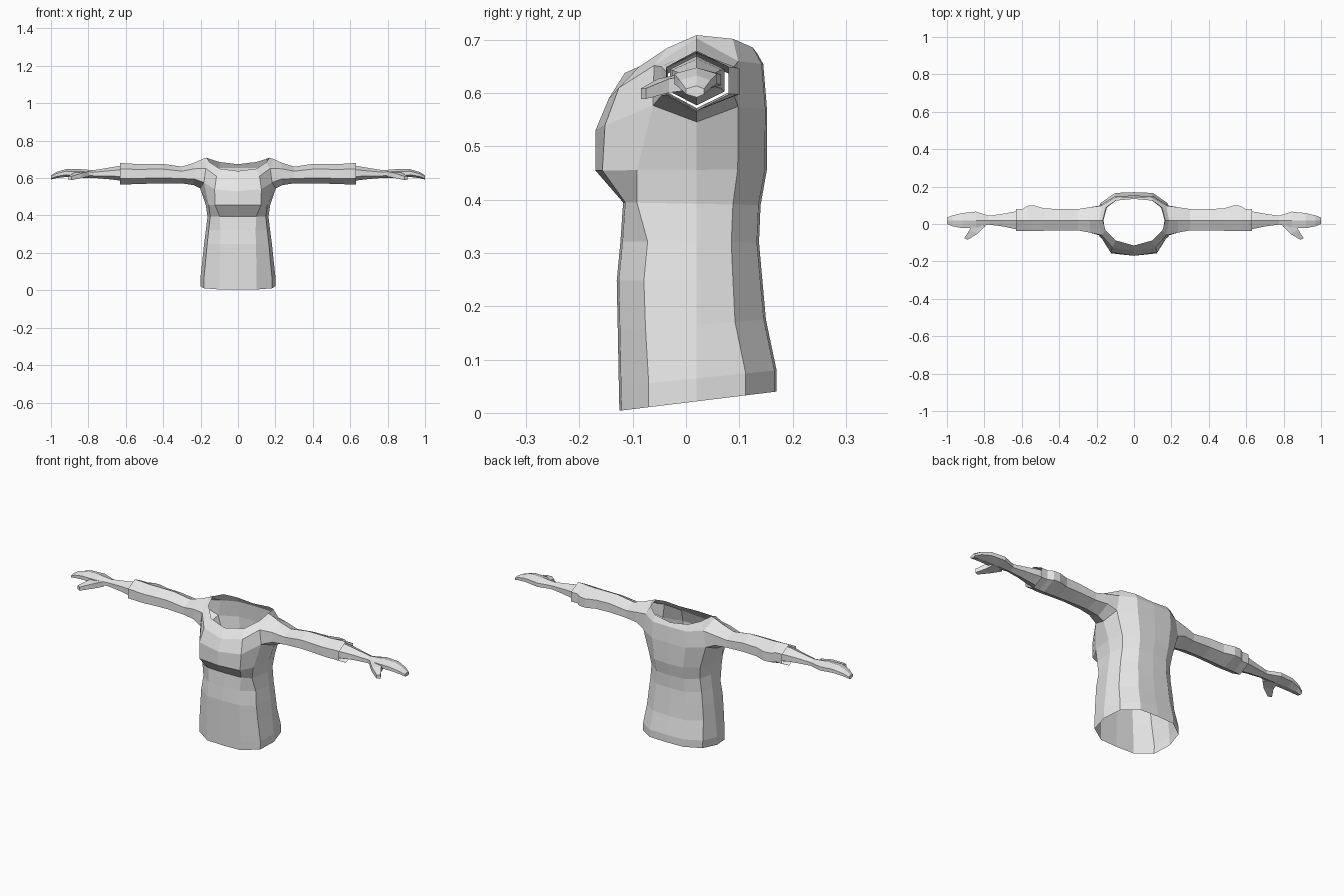
import bpy, bmesh

cube = bpy.data.objects.get("Cube")
if cube:
    bpy.data.objects.remove(cube, do_unlink=True)

grey = bpy.data.materials.new("light_grey")
grey.use_nodes = True
grey.diffuse_color = (0.8, 0.8, 0.8, 1)
grey.node_tree.nodes["Principled BSDF"].inputs["Base Color"].default_value = (0.8, 0.8, 0.8, 1)


def finish(bm, name):
    """Turn the left half into an object mirrored across x = 0."""
    bmesh.ops.recalc_face_normals(bm, faces=bm.faces)
    mesh = bpy.data.meshes.new(name)
    bm.to_mesh(mesh)
    bm.free()
    mesh.materials.append(grey)
    obj = bpy.data.objects.new(name, mesh)
    bpy.context.collection.objects.link(obj)
    mod = obj.modifiers.new("Mirror", 'MIRROR')
    mod.use_clip = True
    mod.merge_threshold = 0.0005
    return obj


def add_ring(bm, points):
    return [bm.verts.new(p) for p in points]


def bridge(bm, a, b, closed=True, skip=()):
    n = len(a)
    for i in range(n if closed else n - 1):
        if i not in skip:
            j = (i + 1) % n
            bm.faces.new((a[i], a[j], b[j], b[i]))


def hexagon(x, y0, y1, z0, z1, ridge=0.02):
    """Six-sided section across x with a ridge at top and bottom."""
    lo, hi = z0 + (z1 - z0) * 0.28, z0 + (z1 - z0) * 0.73
    return [(x, ridge, z1), (x, y1, hi), (x, y1, lo),
            (x, ridge, z0), (x, y0, lo), (x, y0, hi)]


# Torso, lower rows: half width, front x, front y, side-front y, side-back y, back y, front z, back z
shirt = bmesh.new()
lower = [
    (0.200, 0.100, -0.125, -0.070, 0.112, 0.170, 0.004, 0.040),
    (0.201, 0.100, -0.126, -0.070, 0.112, 0.170, 0.050, 0.080),
    (0.190, 0.098, -0.128, -0.076, 0.092, 0.150, 0.155, 0.175),
    (0.181, 0.096, -0.130, -0.079, 0.088, 0.143, 0.248, 0.252),
    (0.172, 0.094, -0.123, -0.072, 0.085, 0.137, 0.322, 0.320),
    (0.163, 0.098, -0.118, -0.092, 0.088, 0.140, 0.395, 0.390),
    (0.172, 0.122, -0.170, -0.092, 0.097, 0.152, 0.455, 0.457),
]
rows = []
for w, fx, f, sf, sb, b, zf, zb in lower:
    plan = [(0, f), (fx, f + (0.013 if f < -0.15 else 0.004)), (w * 0.91, sf),
            (w, 0.02), (w * 0.89, sb), (w * 0.5, b - 0.004), (0, b)]
    rows.append(add_ring(shirt, [(x, y, zf + (zb - zf) * (y - f) / (b - f)) for x, y in plan]))

# Torso, upper rows: armpit, upper chest, neckline
upper = [
    [(0, -0.170, 0.530), (0.125, -0.152, 0.540), (0.182, -0.062, 0.577), (0.203, 0.02, 0.546),
     (0.187, 0.098, 0.575), (0.100, 0.149, 0.570), (0, 0.152, 0.570)],
    [(0, -0.145, 0.590), (0.115, -0.126, 0.610), (0.172, -0.060, 0.652), (0.187, 0.02, 0.703),
     (0.172, 0.098, 0.660), (0.100, 0.142, 0.655), (0, 0.145, 0.655)],
    [(0, -0.115, 0.638), (0.098, -0.088, 0.650), (0.152, -0.035, 0.685), (0.167, 0.02, 0.709),
     (0.150, 0.088, 0.702), (0.098, 0.125, 0.686), (0, 0.134, 0.674)],
]
rows += [add_ring(shirt, r) for r in upper]
for k in range(len(rows) - 1):
    armhole = (2, 3) if k == len(rows) - 3 else ()
    bridge(shirt, rows[k], rows[k + 1], closed=False, skip=armhole)

# Sleeve grown from the armhole, open at the cuff
pit, chest = rows[-3], rows[-2]
ring = [chest[3], chest[4], pit[4], pit[3], pit[2], chest[2]]
for section in [(0.235, -0.046, 0.090, 0.562, 0.682), (0.300, -0.034, 0.080, 0.572, 0.661),
                (0.400, -0.034, 0.080, 0.572, 0.676), (0.480, -0.036, 0.083, 0.570, 0.676),
                (0.535, -0.038, 0.100, 0.568, 0.675), (0.570, -0.038, 0.097, 0.567, 0.677),
                (0.595, -0.037, 0.080, 0.567, 0.679), (0.632, -0.037, 0.080, 0.566, 0.680)]:
    nxt = add_ring(shirt, hexagon(*section))
    bridge(shirt, ring, nxt)
    ring = nxt
finish(shirt, "shirt_with_sleeves")

# Forearm running into a mitten-shaped hand
arm = bmesh.new()
ring = None
for section in [(0.580, -0.030, 0.072, 0.577, 0.670), (0.640, -0.026, 0.066, 0.588, 0.664),
                (0.700, -0.013, 0.055, 0.595, 0.654), (0.775, -0.003, 0.044, 0.601, 0.642),
                (0.845, -0.020, 0.066, 0.602, 0.648), (0.920, -0.022, 0.058, 0.606, 0.648),
                (0.970, -0.012, 0.046, 0.600, 0.633), (1.000, 0.000, 0.034, 0.592, 0.614)]:
    nxt = add_ring(arm, hexagon(*section))
    if ring:
        bridge(arm, ring, nxt)
    ring = nxt
arm.faces.new(ring)
finish(arm, "forearm_and_hand")

# Thumb: tapered four-sided finger pointing forward
thumb = bmesh.new()
rings = []
for x, y, z, hx, hz in [(0.830, 0.005, 0.622, 0.034, 0.014), (0.858, -0.042, 0.614, 0.021, 0.013),
                        (0.898, -0.080, 0.599, 0.009, 0.010)]:
    rings.append(add_ring(thumb, [(x - hx, y - hx * 0.5, z - hz), (x + hx, y + hx * 0.5, z - hz),
                                  (x + hx, y + hx * 0.5, z + hz), (x - hx, y - hx * 0.5, z + hz)]))
for a, b in zip(rings, rings[1:]):
    bridge(thumb, a, b)
thumb.faces.new(rings[0])
thumb.faces.new(rings[-1])
finish(thumb, "thumb")
